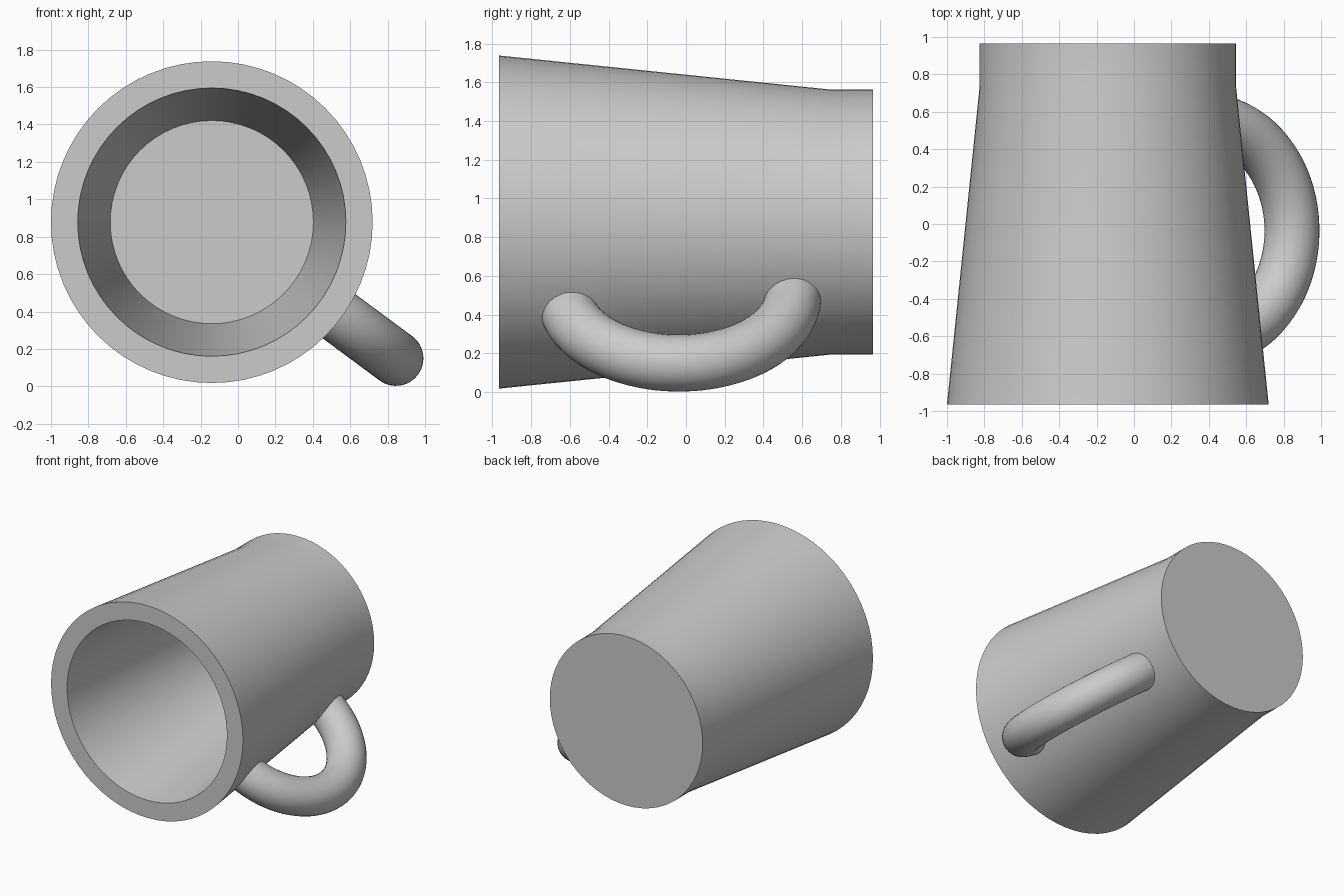
import bpy, bmesh, math
from mathutils import Vector

if "Cube" in bpy.data.objects:
    bpy.data.objects.remove(bpy.data.objects["Cube"])

AXIS = Vector((-0.14, 0, 0.878))      # mug axis runs along y through this point
X, Y, Z = Vector((1, 0, 0)), Vector((0, 1, 0)), Vector((0, 0, 1))


def ring(center, u, v, radius, sides):
    """Circle of points around center in the plane of u and v."""
    steps = [2 * math.pi * i / sides for i in range(sides)]
    return [center + radius * (math.cos(a) * u + math.sin(a) * v) for a in steps]


def loft(name, rings):
    """Skin a list of rings, cap both ends and shade smooth."""
    bm = bmesh.new()
    loops = [[bm.verts.new(p) for p in r] for r in rings]
    for a, b in zip(loops, loops[1:]):
        for i in range(len(a)):
            j = (i + 1) % len(a)
            bm.faces.new((a[i], a[j], b[j], b[i]))
    bm.faces.new(loops[0])
    bm.faces.new(loops[-1])
    bmesh.ops.recalc_face_normals(bm, faces=bm.faces)
    mesh = bpy.data.meshes.new(name)
    bm.to_mesh(mesh)
    bm.free()
    obj = bpy.data.objects.new(name, mesh)
    bpy.context.collection.objects.link(obj)
    bpy.ops.object.select_all(action='DESELECT')
    obj.select_set(True)
    bpy.context.view_layer.objects.active = obj
    bpy.ops.object.shade_smooth_by_angle(angle=math.radians(30))
    return obj


# Mug body: base, straight foot, tapered wall, flat rim, tapered inside
profile = [(0.685, 0.965), (0.685, 0.74), (0.86, -0.965),
           (0.717, -0.965), (0.543, 0.74)]
loft("mug_body", [ring(AXIS + Y * y, X, Z, r, 64) for r, y in profile])

# Handle: round tube swept along an arc, ends buried in the wall
tilt = math.radians(36.5)
out = Vector((math.cos(tilt), 0, -math.sin(tilt)))
side = out.cross(Y)
arc_center = AXIS + out * 0.637 + Y * -0.036
steps, end = 40, math.radians(167)
rings = []
for i in range(steps + 1):
    t = end * i / steps
    radial = math.cos(t) * Y + math.sin(t) * out
    rings.append(ring(arc_center + radial * 0.588, radial, side, 0.147, 32))
loft("handle", rings)
